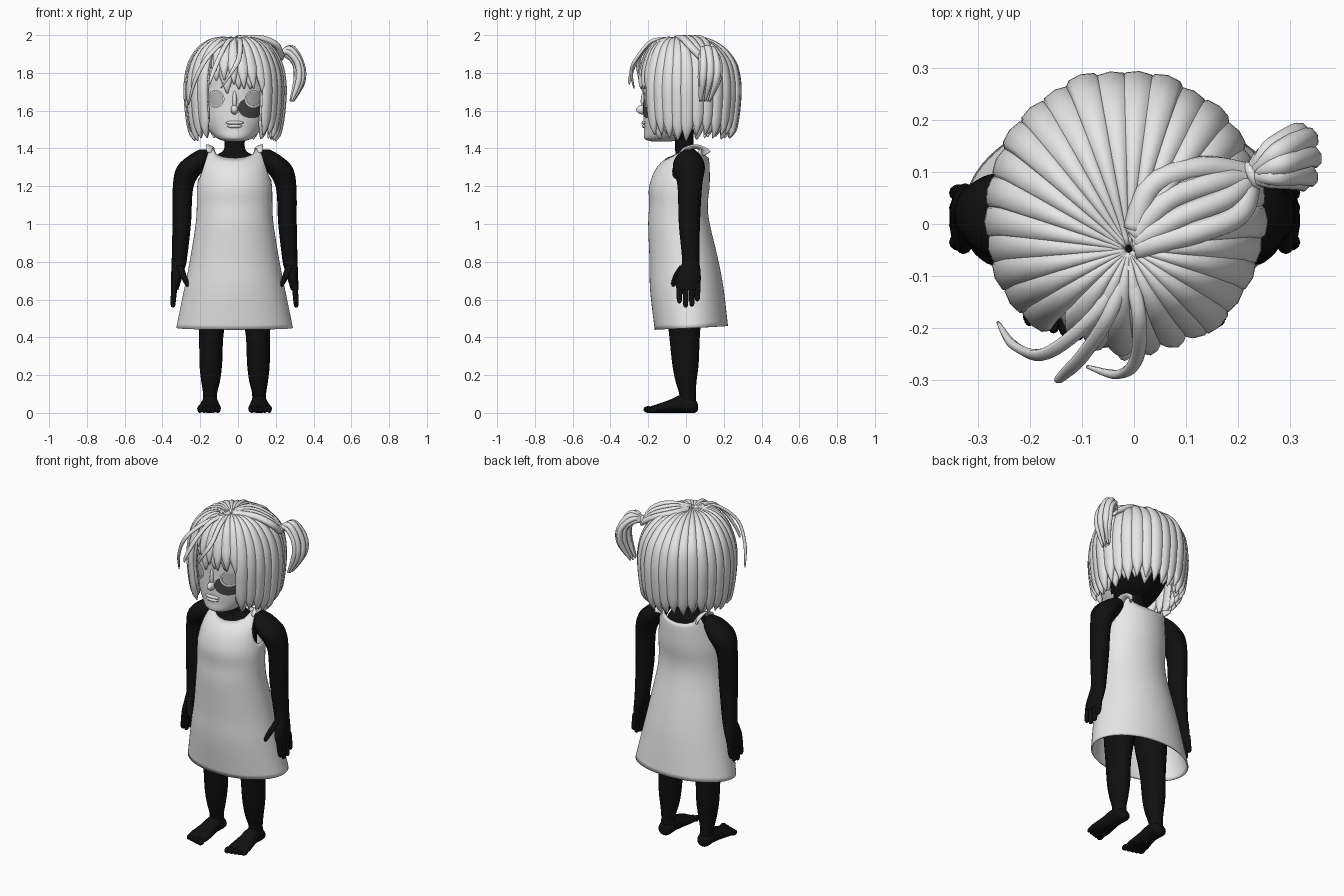
import bpy, bmesh, math, random
from mathutils import Vector

random.seed(4)
if "Cube" in bpy.data.objects:
    bpy.data.objects.remove(bpy.data.objects["Cube"])
C = -0.018  # the body's own mid-line


def material(name, v):
    m = bpy.data.materials.new(name)
    m.use_nodes = True
    m.diffuse_color = (v, v, v, 1)
    m.node_tree.nodes["Principled BSDF"].inputs["Base Color"].default_value = (v, v, v, 1)
    return m


LIGHT = material("light grey", 0.8)
BLACK = material("black", 0.005)
DARK = material("dark grey", 0.06)
IRIS = material("mid grey", 0.5)


def spline(keys, steps=6):
    """Smooth curve through tuples of any length."""
    k = [keys[0], *keys, keys[-1]]
    out = []
    for i in range(1, len(k) - 2):
        for j in range(steps):
            t = j / steps
            out.append(tuple(
                b + 0.5 * t * (c - a + t * (2 * a - 5 * b + 4 * c - d + t * (3 * (b - c) + d - a)))
                for a, b, c, d in zip(*k[i - 1:i + 3])))
    return out + [tuple(keys[-1])]


def at(samples, z):
    """Key (y, z, rx, ry) interpolated at a height."""
    for a, b in zip(samples, samples[1:]):
        if z <= b[1]:
            f = max(0, (z - a[1]) / (b[1] - a[1]))
            return [p + (q - p) * f for p, q in zip(a, b)]
    return samples[-1]


def skin(bm, rings, caps=True):
    vs = [[bm.verts.new(p) for p in r] for r in rings]
    n = len(vs[0])
    for a, b in zip(vs, vs[1:]):
        for i in range(n):
            bm.faces.new((a[i], a[(i + 1) % n], b[(i + 1) % n], b[i]))
    if caps:
        bm.faces.new(vs[0])
        bm.faces.new(vs[-1])


def finish(bm, name, *mats):
    bmesh.ops.recalc_face_normals(bm, faces=bm.faces)
    me = bpy.data.meshes.new(name)
    bm.to_mesh(me)
    bm.free()
    for m in mats:
        me.materials.append(m)
    for p in me.polygons:
        p.use_smooth = True
    ob = bpy.data.objects.new(name, me)
    bpy.context.collection.objects.link(ob)
    return ob


def circle(n):
    return [(math.cos(i * math.tau / n), math.sin(i * math.tau / n)) for i in range(n)]


def loft(bm, keys, side=1, axis="z", n=20):
    """Elliptic rings; keys are (offset from mid-line, y, z, r1, r2)."""
    rings = []
    for u, y, z, a, b in spline(keys):
        rings.append([(C + side * u + a * c, y + (b * s if axis == "z" else 0),
                       z + (b * s if axis == "y" else 0)) for c, s in circle(n)])
    skin(bm, rings)


def ball(bm, loc, size):
    r = bmesh.ops.create_uvsphere(bm, u_segments=16, v_segments=10, radius=1)
    for v in r["verts"]:
        v.co = Vector(loc) + Vector([a * b for a, b in zip(v.co, size)])


def lock(bm, path, widths, thick, n=8):
    """Flattened strand that lies on the head and faces outwards."""
    pts = [Vector(p) for p in path]
    rings = []
    for i, p in enumerate(pts):
        t = (pts[min(i + 1, len(pts) - 1)] - pts[max(i - 1, 0)]).normalized()
        out = p - Vector((C, 0.0, 1.68))
        out = (out - t * out.dot(t)).normalized()
        s = t.cross(out)
        w = widths[i]
        h = min(thick, w)
        rings.append([p + s * w * c + out * h * d for c, d in circle(n)])
    skin(bm, rings)


# Head: light face, dark nape
HEAD = spline([(-.13, 1.437, .04, .05), (-.115, 1.452, .09, .105), (-.075, 1.5, .14, .147),
               (-.045, 1.56, .17, .18), (-.02, 1.63, .186, .205), (-.005, 1.72, .2, .22),
               (.0, 1.8, .205, .225), (.0, 1.88, .17, .19), (.0, 1.94, .08, .1)])
bm = bmesh.new()
skin(bm, [[(C + rx * c, y + ry * s, z) for c, s in circle(48)] for y, z, rx, ry in HEAD])
for f in bm.faces:
    f.material_index = int(f.calc_center_median().y > -0.06)
finish(bm, "head", LIGHT, BLACK)

bm = bmesh.new()
ball(bm, (C, -.222, 1.605), (.02, .042, .026))
ball(bm, (C, -.215, 1.65), (.013, .025, .06))
finish(bm, "nose", LIGHT)
bm = bmesh.new()
ball(bm, (C, -.217, 1.536), (.048, .018, .011))
ball(bm, (C, -.216, 1.518), (.04, .018, .011))
finish(bm, "lips", LIGHT)


def plate(name, u, z, rx, rz, lift, mat, inner=0.0):
    """Thin oval that follows the face."""
    bm = bmesh.new()
    rings = []
    for k in range(7):
        f = max(0.01, inner + (1 - inner) * k / 6)
        ring = []
        for c, s in circle(32):
            du, pz = u + rx * f * c, z + rz * f * s
            y, _, hx, hy = at(HEAD, pz)
            ring.append((C + du, y - hy * math.sqrt(max(0, 1 - (du / hx) ** 2)) - lift, pz))
        rings.append(ring)
    skin(bm, rings, caps=False)
    ob = finish(bm, name, mat)
    ob.data.flip_normals() if ob.data.polygons[0].normal.y > 0 else None


plate("eye_patch", .09, 1.615, .072, .055, .004, DARK)
for side, label in ((-1, "right"), (1, "left")):
    plate(label + "_eye", side * .1, 1.662, .034, .036, .007, IRIS)
    plate(label + "_eyelid", side * .1, 1.662, .046, .046, .009, LIGHT, .8)

# Torso and neck
bm = bmesh.new()
loft(bm, [(0, .0, .62, .15, .09), (0, -.02, .8, .165, .12), (0, -.03, 1.05, .15, .11),
          (0, -.03, 1.2, .15, .11), (0, -.01, 1.3, .14, .09), (0, .005, 1.355, .11, .065),
          (0, -.005, 1.39, .06, .052), (0, -.01, 1.45, .054, .05), (0, -.01, 1.58, .06, .055)])
finish(bm, "torso_and_neck", BLACK)

# Limbs
for side, label in ((-1, "right"), (1, "left")):
    bm = bmesh.new()
    loft(bm, [(.318, .01, .65, .02, .058), (.31, .01, .7, .027, .068), (.3, .02, .76, .035, .056),
              (.293, .025, .81, .04, .046), (.28, .018, 1.0, .049, .056), (.272, .02, 1.2, .055, .065),
              (.23, .015, 1.3, .076, .085), (.185, .015, 1.36, .06, .065), (.165, .02, 1.395, .02, .025)], side)
    for y, tip in ((-.035, .58), (-.002, .558), (.031, .563), (.06, .59)):
        loft(bm, [(.316, y, .69, .015, .017), (.322, y, .63, .015, .016),
                  (.326, y, tip + .012, .012, .013), (.326, y, tip, .004, .004)], side, n=10)
    loft(bm, [(.25, -.068, .67, .006, .006), (.256, -.063, .69, .014, .016),
              (.275, -.045, .735, .018, .02), (.292, -.01, .78, .02, .025)], side, n=10)
    finish(bm, label + "_arm_and_hand", BLACK)

    bm = bmesh.new()
    loft(bm, [(.13, .01, .03, .04, .045), (.13, .008, .1, .037, .044), (.127, .0, .17, .05, .056),
              (.126, -.003, .26, .06, .07), (.123, -.008, .42, .065, .082),
              (.11, -.01, .6, .085, .1), (.1, -.01, .75, .08, .1)], side)
    loft(bm, [(.13, .063, .03, .018, .016), (.13, .045, .036, .04, .036), (.13, -.02, .048, .044, .048),
              (.132, -.08, .036, .053, .036), (.135, -.14, .025, .063, .025),
              (.135, -.185, .018, .06, .018)], side, "y")
    for i in range(5):
        ball(bm, (C + side * (.09 + .0235 * i), -.2 + .007 * i, .018 - .001 * i),
             (.016 - .001 * i, .025, .018 - .001 * i))
    finish(bm, label + "_leg_and_foot", BLACK)

# Dress: the top edge rises at the straps and dips at the armholes
DRESS = spline([(.03, .435, .312, .195), (.005, .65, .268, .195), (-.01, .8, .238, .183),
                (-.037, 1.0, .206, .163), (-.04, 1.1, .2, .155), (-.035, 1.2, .198, .16),
                (-.015, 1.3, .182, .14), (.015, 1.36, .168, .103), (.045, 1.405, .158, .055)])
EDGE = [(0, 1.35), (.35, 1.355), (.6, 1.37), (.7, 1.4), (.84, 1.4), (.9, 1.31), (.96, 1.25), (1, 1.235)]


def top_edge(c):
    for (a, za), (b, zb) in zip(EDGE, EDGE[1:]):
        if c <= b + 1e-6:
            return za + (zb - za) * (c - a) / (b - a)
    return EDGE[-1][1]


bm = bmesh.new()
rings = []
for j in range(37):
    ring = []
    for c, s in circle(80):
        low = .44 + .01 * (s + 1)
        z = low + (top_edge(abs(c)) - low) * j / 36
        y, _, rx, ry = at(DRESS, z)
        ring.append((C + rx * c, y + ry * s, z))
    rings.append(ring)
skin(bm, rings, caps=False)
dress = finish(bm, "dress", LIGHT)
mod = dress.modifiers.new("cloth", "SOLIDIFY")
mod.thickness = .008
bm = bmesh.new()
for side in (-1, 1):
    lock(bm, [(C + side * .128, y, z) for y, z in spline([(-.02, 1.375), (.0, 1.397), (.045, 1.41),
                                                         (.09, 1.397), (.11, 1.37)], 3)], [.025] * 13, .007)
finish(bm, "shoulder_straps", LIGHT)

# Hair: two layers of strands fanning from the crown
PROFILE = spline([(.03, 1.975), (.35, 1.978), (.68, 1.935), (.9, 1.85), (.985, 1.74),
                  (.97, 1.62), (.91, 1.51), (.81, 1.43)], 5)


def on_hair(a, r, z, scale=1.0):
    """Angle is measured from the front, positive towards +x."""
    f = min(1, r * 1.1)
    ry = .255 if abs(a) < math.pi / 2 else .28
    x = -.01 + (C + .01) * f + .258 * scale * r * math.sin(a)
    return (x, -.05 + .055 * f - ry * scale * r * math.cos(a), 1.68 + (z - 1.68) * (scale + 1) / 2)


def fan(name, n, scale, shift):
    bm = bmesh.new()
    for i in range(n):
        a = (i + shift) * math.tau / n
        a = a - math.tau if a > math.pi else a
        bangs = abs(a) < .72
        low = 1.69 + random.uniform(-.01, .05) if bangs else 1.43 + random.uniform(0, .04)
        if bangs and a < -.3:
            low += .05
        sc = scale * random.uniform(.985, 1.02)
        prof = [p for p in PROFILE if p[1] >= low or p[0] < .5]
        path = [on_hair(a + (.1 * k / len(prof) if bangs else 0), r, z, sc) for k, (r, z) in enumerate(prof)]
        last = len(prof) - 1
        widths = [max(.006, .275 * r * math.pi / n * 1.25) * min(1, .1 + (last - k) / 5)
                  for k, (r, z) in enumerate(prof)]
        lock(bm, path, widths, .017)
    finish(bm, name, LIGHT)


fan("outer_hair", 30, 1.0, .5)
fan("inner_hair", 24, .93, .0)

# Loose strands over the forehead
bm = bmesh.new()
for keys in ([(-.01, -.08, 1.975), (-.08, -.18, 1.96), (-.17, -.25, 1.87), (-.23, -.235, 1.75), (-.262, -.19, 1.63)],
             [(-.01, -.08, 1.975), (-.05, -.18, 1.97), (-.1, -.255, 1.88), (-.14, -.295, 1.78), (-.15, -.3, 1.74)],
             [(-.01, -.08, 1.975), (.01, -.18, 1.97), (.005, -.26, 1.88), (-.03, -.29, 1.81), (-.09, -.275, 1.72)]):
    path = spline(keys)
    lock(bm, path, [.014 * min(1, .15 + (len(path) - i) / 12) for i in range(len(path))], .009)
finish(bm, "loose_strands", LIGHT)

# Side ponytail with the strands that feed it
bm = bmesh.new()
for k in range(4):
    d = (k - 1.5) * .03
    path = spline([(.0, -.03 + d * .4, 1.982), (.08 - d, .03 + d, 1.982), (.17 - d * .8, .065 + d, 1.945),
                   (.225, .088 + d * .2, 1.885)])
    lock(bm, path, [.022] * len(path), .017)
for k in range(7):
    a = k * math.tau / 7
    dx, dy = .018 * math.cos(a), .045 * math.sin(a)
    path = spline([(.215, .088, 1.89), (.265 + dx, .115 + dy * .6, 1.915 + dx), (.318 + dx, .13 + dy, 1.85),
                   (.325 + dx, .125 + dy, 1.76), (.285 + dx * .5, .1 + dy * .6, 1.65)])
    lock(bm, path, [.021 * min(1, .3 + i / 8, .1 + (len(path) - i) / 9) for i in range(len(path))], .016)
finish(bm, "side_ponytail", LIGHT)
bpy.ops.mesh.primitive_torus_add(location=(.228, .093, 1.893), rotation=(0, math.pi / 2, .4),
                                 major_radius=.02, minor_radius=.01, major_segments=20, minor_segments=8)
tie = bpy.context.object
tie.name = "hair_tie"
tie.data.materials.append(LIGHT)
bpy.ops.object.shade_smooth()
